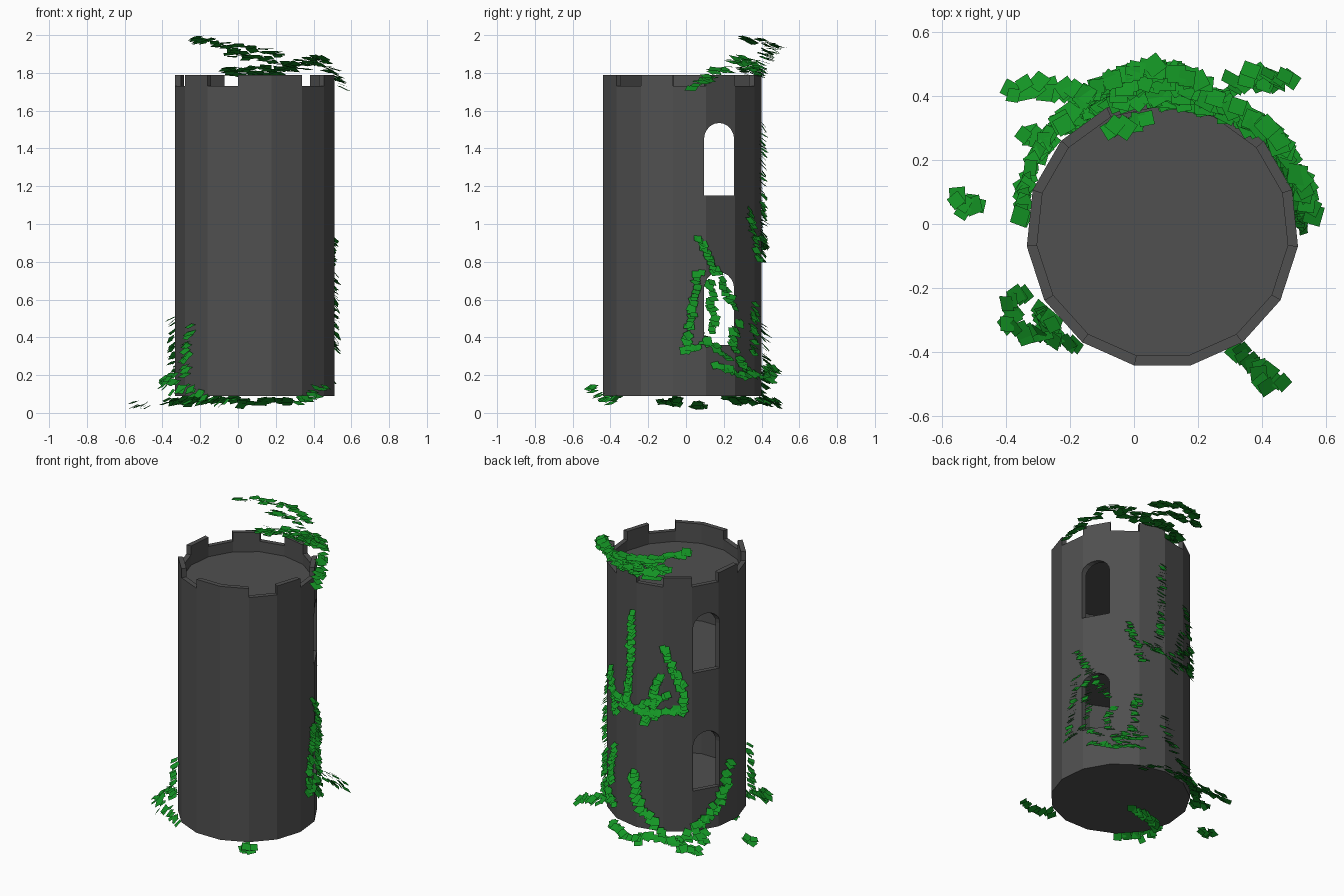
import bpy, bmesh, random
from math import sin, cos, radians, pi
from mathutils import Vector, Matrix

random.seed(4)
if "Cube" in bpy.data.objects:
    bpy.data.objects.remove(bpy.data.objects["Cube"])

SIDES, STEP = 15, 24
CENTRE = Vector((0.0885, -0.025, 0))
OUTER, INNER = 0.425, 0.393
BASE, WALL_TOP, MERLON_TOP = 0.09, 1.73, 1.79


def material(name, colour):
    m = bpy.data.materials.new(name)
    m.use_nodes = True
    m.diffuse_color = (*colour, 1)
    m.node_tree.nodes["Principled BSDF"].inputs["Base Color"].default_value = (*colour, 1)
    return m


stone = material("dark stone", (0.08, 0.08, 0.08))
leaf_green = material("ivy green", (0.007, 0.3, 0.018))


def polar(angle, radius, z):
    a = radians(angle)
    return CENTRE + Vector((radius * cos(a), radius * sin(a), z))


def finish(name, bm, mat, recalc=True):
    if recalc:
        bmesh.ops.recalc_face_normals(bm, faces=bm.faces[:])
    mesh = bpy.data.meshes.new(name)
    bm.to_mesh(mesh)
    bm.free()
    mesh.materials.append(mat)
    ob = bpy.data.objects.new(name, mesh)
    bpy.context.collection.objects.link(ob)
    return ob


def lathe(name, profile):
    """Faceted solid from (radius, z) rings, capped at both ends."""
    bm = bmesh.new()
    rings = [[bm.verts.new(polar(90 + STEP * k, r, z)) for k in range(SIDES)]
             for r, z in profile]
    for low, high in zip(rings, rings[1:]):
        for k in range(SIDES):
            n = (k + 1) % SIDES
            bm.faces.new((low[k], low[n], high[n], high[k]))
    bm.faces.new(rings[0])
    bm.faces.new(rings[-1])
    return finish(name, bm, stone)


def window_cutter(name, sill, y0=0.095, y1=0.255, height=0.385):
    """Arched prism running through both side walls."""
    mid, rad = (y0 + y1) / 2, (y1 - y0) / 2
    spring = sill + height - rad * 1.1
    outline = [(y0, sill), (y1, sill)]
    outline += [(mid + rad * cos(pi * i / 10), spring + rad * 1.1 * sin(pi * i / 10))
                for i in range(11)]
    bm = bmesh.new()
    face = bm.faces.new([bm.verts.new((-0.7, y, z)) for y, z in outline])
    out = bmesh.ops.extrude_face_region(bm, geom=[face])
    moved = [v for v in out["geom"] if isinstance(v, bmesh.types.BMVert)]
    bmesh.ops.translate(bm, verts=moved, vec=(1.5, 0, 0))
    return finish(name, bm, stone)


# Tower body with sunken roof
tower = lathe("tower_wall", [(OUTER, BASE), (OUTER, WALL_TOP), (INNER, WALL_TOP), (INNER, 1.66)])

# Hollow storeys and the arched windows
cutters = [lathe("lower_room", [(INNER, 0.25), (INNER, 0.95)]),
           lathe("upper_room", [(INNER, 1.14), (INNER, 1.58)]),
           window_cutter("lower_window_cutter", 0.36),
           window_cutter("upper_window_cutter", 1.15)]
for cutter in cutters:
    mod = tower.modifiers.new(cutter.name, "BOOLEAN")
    mod.operation, mod.solver, mod.object = "DIFFERENCE", "EXACT", cutter
    cutter.hide_render = True
    cutter.hide_set(True)
bpy.context.view_layer.update()
baked = bpy.data.meshes.new_from_object(
    tower.evaluated_get(bpy.context.evaluated_depsgraph_get()))
tower.modifiers.clear()
tower.data = baked
for cutter in cutters:
    bpy.data.objects.remove(cutter)

# Battlements: every other side is a gap, two neighbours meet at the front
bm = bmesh.new()
for k in range(SIDES):
    if k and k % 2 == 0:
        continue
    a = 270 + STEP * (k - 0.5)
    corners = [(a, OUTER), (a + STEP, OUTER), (a + STEP, INNER), (a, INNER)]
    low = [bm.verts.new(polar(t, r, WALL_TOP)) for t, r in corners]
    high = [bm.verts.new(polar(t, r, MERLON_TOP)) for t, r in corners]
    bm.faces.new(high)
    bm.faces.new(low[::-1])
    for i in range(4):
        j = (i + 1) % 4
        bm.faces.new((low[i], low[j], high[j], high[i]))
finish("battlements", bm, stone)


def ivy(name, strands, tilt, size, spread, gap=0.016):
    """Square leaves scattered along (angle, radius, z) paths; tilt is the leaf elevation."""
    bm = bmesh.new()
    for strand in strands:
        for p, q in zip(strand, strand[1:]):
            count = max(2, int((polar(*q) - polar(*p)).length / gap))
            for i in range(count):
                angle, radius, z = Vector(p).lerp(Vector(q), (i + random.random()) / count)
                angle += random.uniform(-1, 1) * spread * 100
                z += random.uniform(-0.5, 0.5) * spread
                e = radians(tilt + random.uniform(-14, 14))
                h = radians(angle + random.uniform(-20, 20))
                normal = Vector((cos(h) * cos(e), sin(h) * cos(e), sin(e)))
                spin = Matrix.Rotation(random.uniform(-0.5, 0.5), 3, normal)
                side = spin @ Vector((-sin(h), cos(h), 0))
                up = normal.cross(side)
                s = size * random.uniform(0.8, 1.15) / 2
                c = polar(angle, radius + random.uniform(0, spread / 2), z)
                bm.faces.new([bm.verts.new(c + (side * x + up * y) * s)
                              for x, y in ((-1, -1), (1, -1), (1, 1), (-1, 1))])
    return finish(name, bm, leaf_green, recalc=False)


# Ivy draped over the back of the roof
ivy("roof_ivy", [
    [(9, 0.46, 1.72), (22, 0.45, 1.8), (45, 0.45, 1.87), (70, 0.43, 1.83), (95, 0.42, 1.81)],
    [(48, 0.43, 1.84), (75, 0.4, 1.8), (110, 0.42, 1.8)],
    [(134, 0.45, 1.98), (115, 0.48, 1.96), (98, 0.51, 1.93), (75, 0.47, 1.9)],
    [(110, 0.45, 1.91), (95, 0.46, 1.89), (80, 0.44, 1.86)],
    [(118, 0.35, 1.82), (98, 0.34, 1.8)],
], 75, 0.055, 0.035, 0.013)

# Ivy climbing the back wall
ivy("back_wall_ivy", [
    [(86, 0.43, 1.53), (85, 0.43, 1.2), (80, 0.44, 0.9)],
    [(115, 0.43, 1.35), (121, 0.43, 1.2), (132, 0.43, 1.03), (130, 0.43, 0.88)],
    [(112, 0.43, 1.15), (105, 0.43, 1.0), (110, 0.43, 0.85)],
    [(128, 0.43, 0.92), (105, 0.44, 0.88), (80, 0.44, 0.9), (70, 0.44, 0.95)],
    [(118, 0.43, 1.02), (98, 0.43, 0.93), (100, 0.43, 0.8)],
    [(55, 0.43, 1.08), (62, 0.43, 0.95), (70, 0.44, 0.8)],
], 45, 0.045, 0.02)

# Ivy around the lower window
ivy("side_wall_ivy", [
    [(10, 0.43, 0.93), (17, 0.43, 0.86), (28, 0.43, 0.72), (40, 0.43, 0.55)],
    [(13, 0.43, 0.75), (8, 0.43, 0.6), (4, 0.43, 0.33)],
    [(4, 0.43, 0.33), (20, 0.43, 0.38), (35, 0.43, 0.28)],
    [(22, 0.43, 0.7), (23, 0.43, 0.42)],
    [(45, 0.43, 0.5), (38, 0.43, 0.38), (50, 0.43, 0.24), (62, 0.44, 0.2)],
    [(25, 0.43, 0.25), (45, 0.44, 0.2), (70, 0.45, 0.2)],
    [(64, 0.43, 0.58), (60, 0.44, 0.3)],
], 45, 0.045, 0.02)

# Ivy rising from the foot of the tower
ivy("foot_ivy", [
    [(88, 0.43, 0.48), (92, 0.44, 0.28), (115, 0.46, 0.1)],
    [(176, 0.43, 0.5), (166, 0.44, 0.36), (153, 0.45, 0.2), (135, 0.46, 0.12)],
    [(217, 0.44, 0.46), (215, 0.45, 0.2)],
    [(203, 0.46, 0.2), (212, 0.55, 0.16), (217, 0.5, 0.14), (232, 0.43, 0.08)],
    [(206, 0.52, 0.18), (214, 0.53, 0.12)],
    [(65, 0.47, 0.22), (59, 0.57, 0.24), (49, 0.61, 0.18)],
    [(60, 0.52, 0.2), (52, 0.58, 0.2)],
], 50, 0.05, 0.035)

# Ivy trailing over the ground
ivy("ground_ivy", [
    [(95, 0.46, 0.07), (115, 0.47, 0.06), (135, 0.46, 0.07), (150, 0.44, 0.08)],
    [(138, 0.65, 0.06), (130, 0.58, 0.05), (120, 0.48, 0.08)],
    [(100, 0.5, 0.05), (85, 0.5, 0.06), (65, 0.44, 0.06)],
    [(143, 0.54, 0.05), (145, 0.46, 0.08)],
    [(169, 0.66, 0.06), (173, 0.61, 0.02), (172, 0.56, 0.05)],
    [(303, 0.42, 0.06), (304, 0.52, 0.09), (307, 0.6, 0.14)],
    [(195, 0.38, 0.06), (185, 0.22, 0.06), (190, 0.1, 0.06)],
], 60, 0.052, 0.025)
